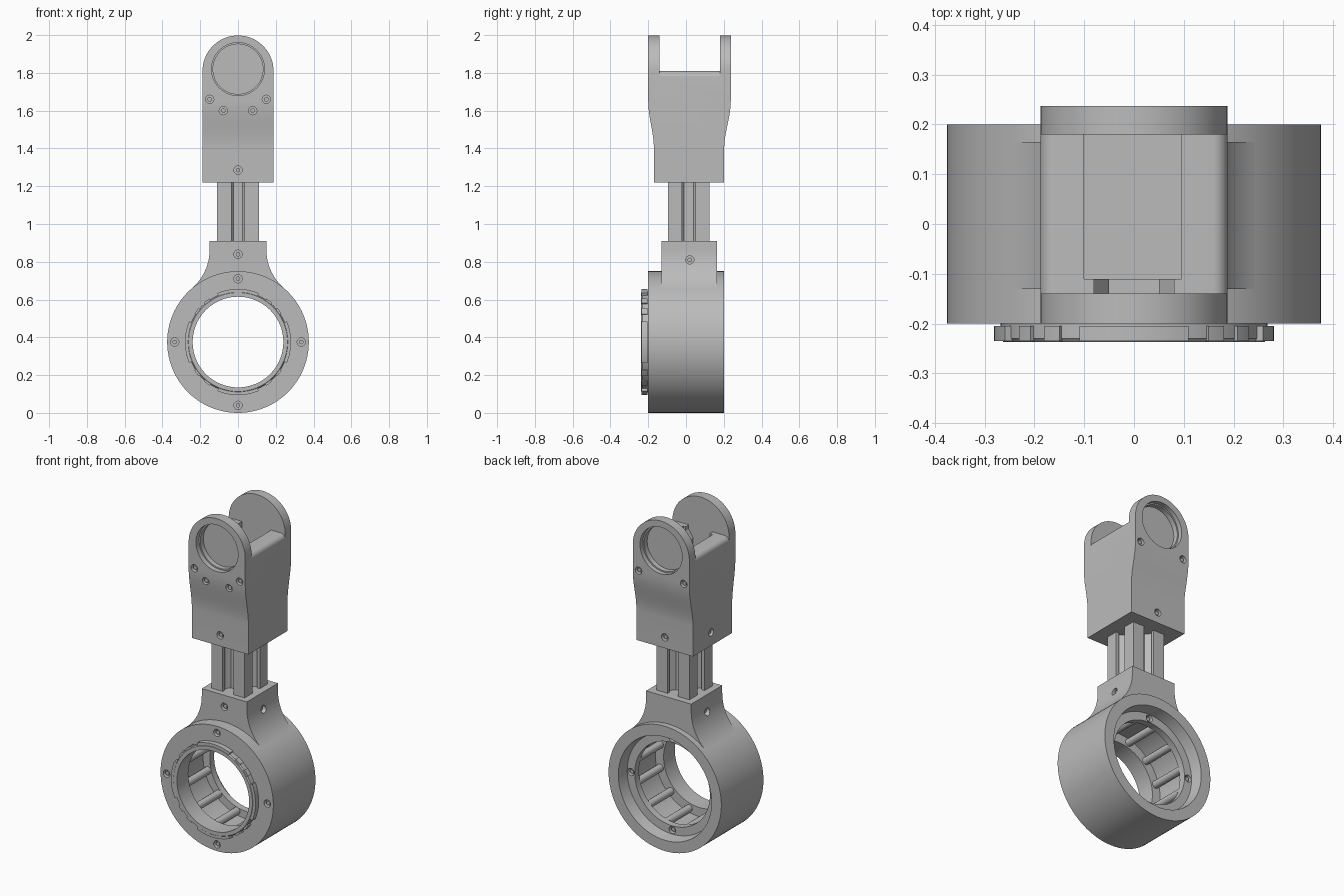
import bpy, bmesh
from math import sin, cos, radians, pi

if "Cube" in bpy.data.objects:
    bpy.data.objects.remove(bpy.data.objects["Cube"])

GREY = (0.5, 0.5, 0.5, 1)
mat = bpy.data.materials.new("plain grey")
mat.use_nodes = True
mat.diffuse_color = GREY
mat.node_tree.nodes["Principled BSDF"].inputs["Base Color"].default_value = GREY

RING_Z = 0.375
EAR_Z = 1.81


def finish(name, bm):
    bmesh.ops.recalc_face_normals(bm, faces=bm.faces)
    me = bpy.data.meshes.new(name)
    bm.to_mesh(me)
    bm.free()
    me.materials.append(mat)
    ob = bpy.data.objects.new(name, me)
    bpy.context.collection.objects.link(ob)
    return ob


def add_prism(bm, pts, axis, a, b):
    """Extrude a 2D outline along an axis from a to b."""
    place = {"x": lambda p: (a, p[0], p[1]),
             "y": lambda p: (p[0], a, p[1]),
             "z": lambda p: (p[0], p[1], a)}[axis]
    face = bm.faces.new([bm.verts.new(place(p)) for p in pts])
    out = bmesh.ops.extrude_face_region(bm, geom=[face])
    shift = [(b - a) if axis == k else 0 for k in "xyz"]
    verts = [g for g in out["geom"] if isinstance(g, bmesh.types.BMVert)]
    bmesh.ops.translate(bm, verts=verts, vec=shift)


def prism(name, pts, axis, a, b):
    bm = bmesh.new()
    add_prism(bm, pts, axis, a, b)
    return finish(name, bm)


def arc(cx, cz, r, start, end, n=24):
    angs = [radians(start + (end - start) * i / n) for i in range(n + 1)]
    return [(cx + r * cos(t), cz + r * sin(t)) for t in angs]


def circle(cx, cz, r, n=64):
    return arc(cx, cz, r, 0, 360, n)[:-1]


def rect(x0, x1, z0, z1):
    return [(x0, z0), (x1, z0), (x1, z1), (x0, z1)]


def lathe_y(name, profile, steps=96):
    """Turn a closed (radius, y) profile about the ring axis."""
    bm = bmesh.new()
    rows = []
    for i in range(steps):
        t = 2 * pi * i / steps
        rows.append([bm.verts.new((r * cos(t), y, RING_Z + r * sin(t))) for r, y in profile])
    n = len(profile)
    for i in range(steps):
        p, q = rows[i], rows[(i + 1) % steps]
        for j in range(n):
            k = (j + 1) % n
            bm.faces.new((p[j], p[k], q[k], q[j]))
    return finish(name, bm)


def boolean(ob, cutter, op="DIFFERENCE"):
    """Apply a boolean and drop the cutter."""
    mod = ob.modifiers.new("cut", "BOOLEAN")
    mod.object, mod.operation, mod.solver = cutter, op, "EXACT"
    dg = bpy.context.evaluated_depsgraph_get()
    new = bpy.data.meshes.new_from_object(ob.evaluated_get(dg))
    ob.modifiers.clear()
    ob.data = new
    bpy.data.objects.remove(cutter)


def screws(ob, name, axis, spots):
    """Sink round pockets into a face, with a small screw in each.
    Each spot is (u, v, face position, outward sign)."""
    holes, pins = bmesh.new(), bmesh.new()
    for u, v, f, s in spots:
        add_prism(holes, circle(u, v, 0.022, 20), axis, f - s * 0.025, f + s * 0.02)
        add_prism(pins, circle(u, v, 0.012, 12), axis, f - s * 0.03, f - s * 0.008)
    boolean(ob, finish("pocket_cutter", holes))
    finish(name, pins)


# Large ring body with bearing cavity and rear recess
ring = lathe_y("ring_body", [(0.375, -0.2), (0.375, 0.2), (0.31, 0.2), (0.30, 0.13),
                             (0.25, 0.13), (0.25, 0.09), (0.295, 0.09),
                             (0.295, -0.13), (0.24, -0.13), (0.24, -0.2)])
around = [(cos(k * pi / 2), sin(k * pi / 2)) for k in range(4)]
screws(ring, "ring_screws", "y",
       [(0.335 * c, RING_Z + 0.335 * s, -0.2, -1) for c, s in around]
       + [(0.275 * c, RING_Z + 0.275 * s, 0.13, 1) for c, s in around])

# Bearing rollers
bm = bmesh.new()
for k in range(12):
    t = radians(30 * k + 15)
    add_prism(bm, circle(0.272 * cos(t), RING_Z + 0.272 * sin(t), 0.022, 16), "y", -0.135, 0.095)
rollers = finish("bearing_rollers", bm)

# Front locking collar with long and short lugs
collar = lathe_y("locking_collar", [(0.24, -0.237), (0.262, -0.237), (0.268, -0.23),
                                    (0.268, -0.195), (0.24, -0.195)])
bm = bmesh.new()
for k in range(4):
    for mid, half, r in ((0, 23, 0.281), (37, 4, 0.275), (53, 4, 0.275)):
        a0, a1 = 90 * k + mid - half, 90 * k + mid + half
        outline = arc(0, RING_Z, r, a0, a1, 12) + arc(0, RING_Z, 0.255, a1, a0, 12)
        add_prism(bm, outline, "y", -0.235, -0.205)
lugs = finish("collar_lugs", bm)

# Neck flaring tangentially into the ring
right_edge = arc(0.424, 0.866, 0.274, 229, 180, 16)[0:]
left_edge = [(-x, z) for x, z in reversed(right_edge)]
neck_outline = (right_edge + [(0.15, 0.91), (-0.15, 0.91)] + left_edge
                + arc(0, RING_Z, 0.34, 131, 49, 20))
neck = prism("neck", neck_outline, "y", -0.13, 0.165)
screws(neck, "neck_front_screw", "y", [(0, 0.84, -0.13, -1)])
screws(neck, "neck_side_screws", "x", [(0.02, 0.81, s * 0.15, s) for s in (-1, 1)])

# Slotted square bar
side = [(0.11, -0.11), (0.11, -0.035), (0.09, -0.035), (0.09, -0.06), (0.045, -0.025),
        (0.045, 0.025), (0.09, 0.06), (0.09, 0.035), (0.11, 0.035)]
bar_outline = []
for c, s in ((1, 0), (0, 1), (-1, 0), (0, -1)):
    bar_outline += [(c * x - s * y, s * x + c * y + 0.015) for x, y in side]
bar = prism("slotted_bar", bar_outline, "z", 0.90, 1.24)

# Upper housing: flared side outline trimmed by a round-topped front outline
flare = [i / 10 for i in range(11)]
ease = [(t * t * (3 - 2 * t), 1.40 + 0.25 * t) for t in flare]
side_outline = ([(0.202, 1.22)] + [(0.202 + 0.035 * e, z) for e, z in ease]
                + [(0.237, 2.05), (-0.2, 2.05)]
                + [(-0.17 - 0.03 * e, z) for e, z in reversed(ease)] + [(-0.17, 1.22)])
housing = prism("upper_housing", side_outline, "x", -0.25, 0.25)
front_outline = [(-0.188, 1.2), (0.188, 1.2)] + arc(0, EAR_Z, 0.188, 0, 180, 48)
boolean(housing, prism("trim", front_outline, "y", -0.4, 0.4), "INTERSECT")

# Gap between the ears, leaving a rounded shoulder
r = 0.03
saddle = ([(-0.25, EAR_Z - r)] + arc(-0.188 + r, EAR_Z - r, r, 180, 90, 8)
          + arc(0.188 - r, EAR_Z - r, r, 90, 0, 8)
          + [(0.25, EAR_Z - r), (0.25, 2.1), (-0.25, 2.1)])
boolean(housing, prism("saddle_cutter", saddle, "y", -0.14, 0.18))

# Stepped ear holes
for a, b, radius in ((-0.3, -0.17, 0.14), (-0.18, -0.14, 0.132),
                     (0.18, 0.22, 0.132), (0.21, 0.3, 0.14)):
    boolean(housing, prism("hole_cutter", circle(0, 1.82, radius), "y", a, b))

# Inner pocket and front notch
boolean(housing, prism("pocket_cutter", rect(-0.1, 0.095, 1.5, 1.9), "y", -0.11, 0.18))
notch = [(0.05, 1.69), (0.05, 1.74), (0.08, 1.785), (0.08, 1.9)]
notch += [(-x, z) for x, z in reversed(notch)]
boolean(housing, prism("notch_cutter", notch, "y", -0.14, -0.1))

front = [(0, 1.285, -0.17, -1)]
back = [(0, 1.285, 0.202, 1)]
for s in (-1, 1):
    front += [(s * 0.15, 1.66, -0.2, -1), (s * 0.078, 1.60, -0.197, -1)]
    back.append((s * 0.15, 1.66, 0.237, 1))
screws(housing, "housing_screws", "y", front + back)
screws(housing, "housing_side_screw", "x", [(0.03, 1.30, -0.188, -1)])

# Crisp edges with smooth curved faces
for ob in (ring, rollers, collar, lugs, neck, housing):
    bpy.ops.object.select_all(action="DESELECT")
    ob.select_set(True)
    bpy.context.view_layer.objects.active = ob
    bpy.ops.object.shade_smooth_by_angle(angle=radians(30))
